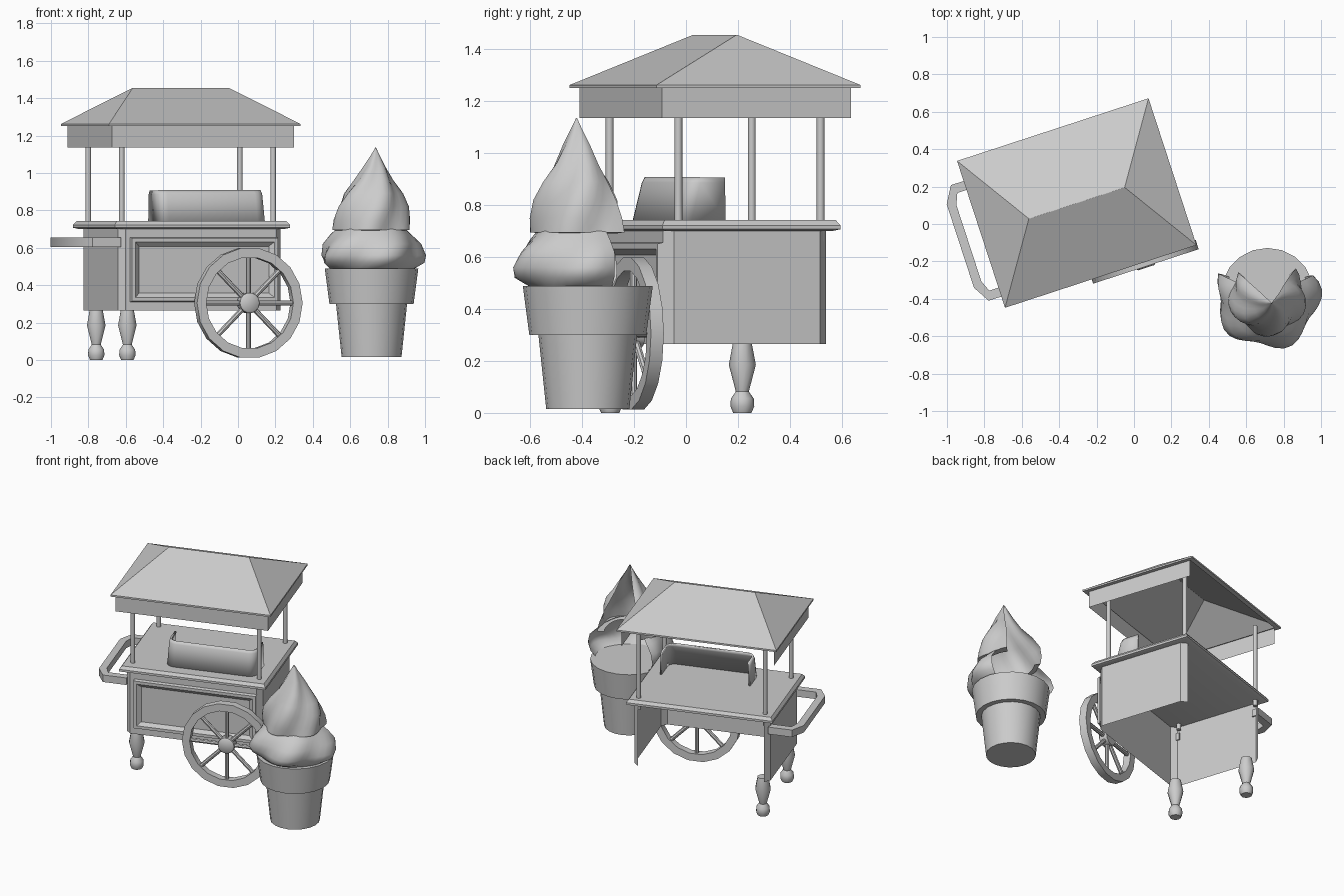
import bpy, math
from mathutils import Matrix, Vector
from math import sin, cos, pi, radians

if "Cube" in bpy.data.objects:
    bpy.data.objects.remove(bpy.data.objects["Cube"])

CART = Matrix.Translation((-.306, .112, 0)) @ Matrix.Rotation(radians(18.1), 4, 'Z')


def loft(name, rings, closed=True, cap0=False, cap1=False, mat=CART, angle=35, loop=False):
    """Skin a list of equally long point rings."""
    n = len(rings[0])
    verts = [Vector(p) for r in rings for p in r]
    faces = []
    rows = len(rings) if loop else len(rings) - 1
    for i in range(rows):
        a, b = i * n, ((i + 1) % len(rings)) * n
        for j in range(n if closed else n - 1):
            k = (j + 1) % n
            faces.append((a + j, a + k, b + k, b + j))
    if cap0:
        faces.append(tuple(reversed(range(n))))
    if cap1:
        faces.append(tuple(range((len(rings) - 1) * n, len(rings) * n)))
    me = bpy.data.meshes.new(name)
    me.from_pydata(verts, [], faces)
    ob = bpy.data.objects.new(name, me)
    bpy.context.collection.objects.link(ob)
    ob.matrix_world = mat
    bpy.ops.object.select_all(action='DESELECT')
    ob.select_set(True)
    bpy.context.view_layer.objects.active = ob
    bpy.ops.object.shade_smooth_by_angle(angle=radians(angle))
    return ob


def circle(r, z, n):
    return [(r * cos(2 * pi * i / n), r * sin(2 * pi * i / n), z) for i in range(n)]


def lathe(name, profile, n, mat, caps=True, loop=False):
    return loft(name, [circle(r, z, n) for r, z in profile], True, caps, caps, mat, 40, loop)


def rect(x0, x1, y0, y1, z):
    return [(x0, y0, z), (x1, y0, z), (x1, y1, z), (x0, y1, z)]


def sheet(name, path, z0, z1):
    return loft(name, [[(x, y, z) for x, y in path] for z in (z0, z1)], False)


def at(x, y, z=0):
    return CART @ Matrix.Translation((x, y, z))


# roof: open hipped shell with a thin eave
hu, hv = .5385, .413
loft("roof", [rect(-hu + .03, hu - .03, -hv + .03, hv - .03, 1.25),
              rect(-hu, hu, -hv, hv, 1.25),
              rect(-hu, hu, -hv, hv, 1.262),
              rect(-.27, .27, -.001, .001, 1.455)], cap1=True, angle=20)

# valance on three sides, open at the back
sheet("roof_valance", [(.513, .382), (.513, -.382), (-.513, -.382), (-.513, .382)], 1.135, 1.25)

# roof posts
for sx in (-1, 1):
    for sy in (-1, 1):
        lathe("roof_post", [(.015, .66), (.015, 1.25)], 10, at(sx * .426, sy * .288))

# counter slab with moulded edge
loft("counter", [rect(-.493 + d, .493 - d, -.375 + d, .347 - d, z)
                 for d, z in ((.025, .70), (0, .707), (0, .722), (.015, .742))],
     cap0=True, cap1=True, angle=20)

# body walls with chamfered corners, open at the back
half = [(.425, .31), (.458, .275), (.458, -.317), (.425, -.35)]
sheet("body_walls", half + [(-x, y) for x, y in reversed(half)], .265, .705)

# raised frame on the front wall
loft("front_frame", [[(.015 + sx * a, v, .483 + sz * b) for sx, sz in ((-1, -1), (1, -1), (1, 1), (-1, 1))]
                     for a, b, v in ((.415, .173, -.35), (.41, .168, -.372),
                                     (.39, .148, -.372), (.365, .125, -.352))], angle=20)

# turned legs at the left end
for v in (-.295, .24):
    lathe("leg", [(.035, 0), (.046, .025), (.044, .055), (.025, .082), (.052, .185), (.036, .27)],
          10, at(-.397, v))

# wheel: rim, hub and spokes
W = at(.246, -.411, .305) @ Matrix.Rotation(pi / 2, 4, 'X')
lathe("wheel_rim", [(.245, -.026), (.297, -.026), (.297, .026), (.245, .026)], 18, W, False, True)
lathe("wheel_hub", [(.055, -.03), (.055, .025), (.045, .033)], 14, W)
for i in range(8):
    S = W @ Matrix.Rotation(i * pi / 4, 4, 'Z') @ Matrix.Rotation(pi / 2, 4, 'Y')
    lathe("wheel_spoke", [(.014, .04), (.014, .255)], 8, S, False)

# push handle
outer = [(-.45, .30), (-.61, .30), (-.663, .21), (-.663, -.26), (-.61, -.35), (-.45, -.35)]
inner = [(-.45, .25), (-.59, .25), (-.615, .19), (-.615, -.24), (-.59, -.30), (-.45, -.30)]
loft("push_handle", [[(*o, .605), (*o, .655), (*i, .655), (*i, .605)]
                     for o, i in zip(outer, inner)], cap0=True, cap1=True)


# counter shield: U-shaped screen with rounded corners and leaning front
def shield_row(z, front, inset, r=.05):
    x0, x1 = -.206 + inset, .391 - inset
    pts = [(x1, -.088, z)]
    for cx, a0 in ((x1 - r, 0), (x0 + r, -90)):
        for k in range(5):
            a = radians(a0 - k * 22.5)
            pts.append((cx + r * cos(a), front + r + r * sin(a), z))
    return pts + [(x0, -.088, z)]


shield = loft("counter_shield", [shield_row(.74, -.274, 0), shield_row(.885, -.238, .003),
                                 shield_row(.905, -.228, .008)], False, angle=50)
sol = shield.modifiers.new("thickness", 'SOLIDIFY')
sol.thickness = .012
sol.offset = 0

# dessert cup
POT = Matrix.Translation((.714, -.378, 0))
lathe("cup", [(.16, .015), (.19, .30), (.225, .30), (.25, .488)], 20, POT)


# twisted cream: lobed shells, open at the back
def cream(name, profile, a0, a1, twist, phase, steps=26):
    z0 = profile[0][1]
    rings = []
    for r, z, amp, dx, dy in profile:
        ring = []
        for k in range(steps + 1):
            a = radians(a0 + (a1 - a0) * k / steps)
            rr = r * (1 + amp * cos(5 * (a - twist * (z - z0)) + phase))
            ring.append((dx + rr * cos(a), dy + rr * sin(a), z))
        rings.append(ring)
    return loft(name, rings, False, mat=POT, angle=60)


cream("cream_lower", [(.225, .488, .02, 0, 0), (.265, .52, .07, 0, -.005), (.272, .56, .08, 0, -.01),
                      (.255, .62, .07, 0, -.01), (.215, .67, .04, 0, -.01), (.185, .70, .03, 0, -.01)],
      155, 385, 3, .6)
cream("cream_upper", [(.16, .69, .03, 0, -.01), (.20, .695, .07, 0, -.01), (.196, .75, .08, 0, -.012),
                      (.183, .82, .09, .002, -.015), (.15, .89, .10, .006, -.02), (.10, .96, .10, .012, -.028),
                      (.06, 1.03, .08, .018, -.035), (.026, 1.09, .04, .02, -.04), (.002, 1.135, 0, .022, -.043)],
      140, 405, 3, 2.2)
